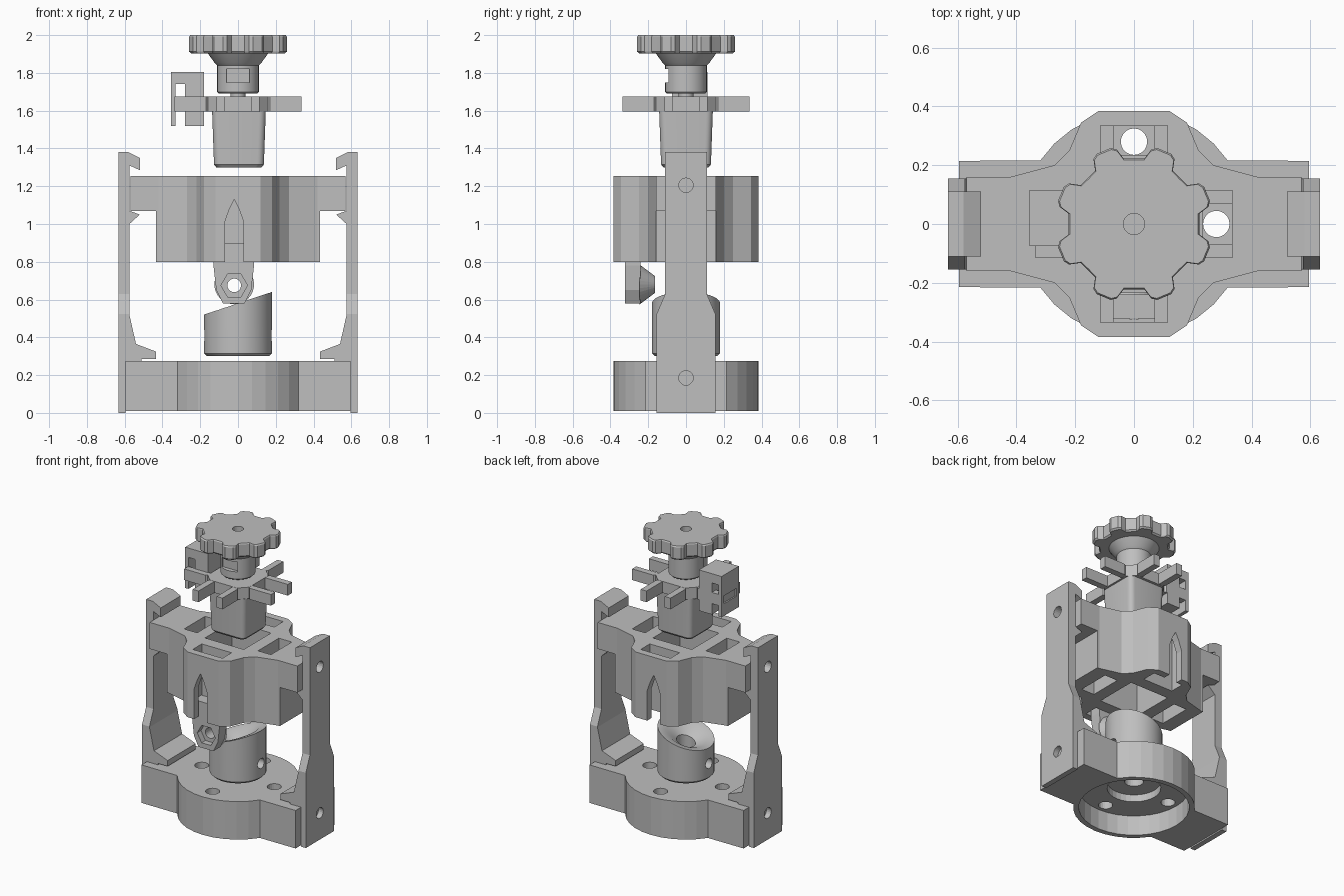
import bpy, bmesh
from math import sin, cos, pi, radians

if "Cube" in bpy.data.objects:
    bpy.data.objects.remove(bpy.data.objects["Cube"], do_unlink=True)

grey = bpy.data.materials.new("plain grey")
grey.use_nodes = True
grey.diffuse_color = (0.52, 0.52, 0.52, 1)
for node in grey.node_tree.nodes:
    if node.type == 'BSDF_PRINCIPLED':
        node.inputs["Base Color"].default_value = (0.52, 0.52, 0.52, 1)


def loft(name, rings, closed=False):
    """Skin rings of points; cap both ends unless the rings loop round."""
    bm = bmesh.new()
    vs = [[bm.verts.new(p) for p in r] for r in rings]
    n = len(vs[0])
    pairs = list(zip(vs, vs[1:])) + ([(vs[-1], vs[0])] if closed else [])
    for a, b in pairs:
        for i in range(n):
            j = (i + 1) % n
            bm.faces.new((a[i], a[j], b[j], b[i]))
    if not closed:
        bm.faces.new(vs[0])
        bm.faces.new(vs[-1])
    bmesh.ops.recalc_face_normals(bm, faces=bm.faces)
    me = bpy.data.meshes.new(name)
    bm.to_mesh(me)
    bm.free()
    me.materials.append(grey)
    ob = bpy.data.objects.new(name, me)
    bpy.context.collection.objects.link(ob)
    return ob


def place(a, b, h, axis):
    return {'x': (h, a, b), 'y': (a, h, b), 'z': (a, b, h)}[axis]


def prism(name, pts, lo, hi, axis='z'):
    return loft(name, [[place(a, b, h, axis) for a, b in pts] for h in (lo, hi)])


def box(name, x0, x1, y0, y1, z0, z1):
    return prism(name, [(x0, y0), (x1, y0), (x1, y1), (x0, y1)], z0, z1)


def circle(r, n=32, a=0, b=0):
    return [(a + r * cos(2 * pi * i / n), b + r * sin(2 * pi * i / n)) for i in range(n)]


def turned(name, profile, axis='z', a=0, b=0, n=32):
    """Stack of circles from (radius, height) pairs."""
    return loft(name, [[place(p, q, h, axis) for p, q in circle(r, n, a, b)]
                       for r, h in profile])


def arc(r, start, end, n):
    return [(r * cos(radians(start + (end - start) * i / n)),
             r * sin(radians(start + (end - start) * i / n))) for i in range(n + 1)]


def bake(ob):
    dg = bpy.context.evaluated_depsgraph_get()
    me = bpy.data.meshes.new_from_object(ob.evaluated_get(dg))
    ob.modifiers.clear()
    ob.data = me


def combine(ob, others, op='DIFFERENCE'):
    for other in others:
        m = ob.modifiers.new("combine", 'BOOLEAN')
        m.operation, m.solver, m.object = op, 'EXACT', other
    bpy.context.view_layer.update()
    bake(ob)
    for other in others:
        bpy.data.objects.remove(other, do_unlink=True)


def smooth(ob):
    bpy.ops.object.select_all(action='DESELECT')
    ob.select_set(True)
    bpy.context.view_layer.objects.active = ob
    bpy.ops.object.shade_smooth_by_angle(angle=radians(30))


AXES = [(1, 0), (-1, 0), (0, 1), (0, -1)]

# Base: disc with two side blocks, hollow below, four holes
outline = ([(0.595, -0.215), (0.595, 0.215)] + arc(0.385, 34, 146, 10)
           + [(-0.595, 0.215), (-0.595, -0.215)] + arc(0.385, 214, 326, 10))
base = prism("base", outline, 0.01, 0.275)
combine(base, [turned("cut", [(0.35, -0.1), (0.35, 0.15)]),
               turned("cut", [(0.17, 0.1), (0.17, 0.2)]),
               turned("cut", [(0.06, 0.1), (0.06, 0.4)])]
        + [turned("cut", [(0.045, 0.1), (0.045, 0.4)], a=0.28 * x, b=0.28 * y, n=20)
           for x, y in AXES])

# Side clips: hooked at the top, footed on the base
hook = [(0.632, 0), (0.632, 1.38), (0.58, 1.38), (0.52, 1.35), (0.52, 1.285),
        (0.575, 1.31), (0.575, 1.07), (0.52, 1.05), (0.575, 1.0), (0.575, 0.52),
        (0.54, 0.365), (0.435, 0.325), (0.435, 0.285), (0.51, 0.285),
        (0.51, 0.275), (0.595, 0.275), (0.595, 0)]
shoulder = [(0.157, 0.52), (0.11, 0.63), (0.11, 1.5), (0.3, 1.5), (0.3, 0.52)]
for side, s in (("left", 1), ("right", -1)):
    clip = prism(side + "_clip", [(s * x, z) for x, z in hook], -0.155, 0.155, 'y')
    cuts = [prism("cut", [(t * y, z) for y, z in shoulder], -1, 1, 'x') for t in (1, -1)]
    cuts += [turned("cut", [(0.038, s * 0.5), (0.038, s * 0.8)], 'x', 0, z, 20)
             for z in (0.185, 1.205)]
    combine(clip, cuts)

# Cam: cylinder with a sloping, dished top and a bore
def cam_ring(r, mid, rise):
    return [(x, y, mid + rise * x / r) for x, y in circle(r, 48)]

cam = loft("cam", [cam_ring(0.165, 0.30, 0), cam_ring(0.18, 0.315, 0),
                   cam_ring(0.18, 0.58, 0.06), cam_ring(0.13, 0.57, 0.05),
                   cam_ring(0.06, 0.52, 0.02), cam_ring(0.06, 0.30, 0)], closed=True)
combine(cam, [turned("cut", [(0.035, -0.3), (0.035, 0.3)], 'x', 0, 0.41, 20)])
smooth(cam)

# Body: faceted housing with upper side arms, slots and pointed channels
quarter = [(0.57, 0.16), (0.42, 0.16), (0.27, 0.20), (0.22, 0.25),
           (0.18, 0.345), (0.12, 0.385)]
half = quarter + [(-x, y) for x, y in reversed(quarter)]
body = prism("body", half + [(-x, -y) for x, y in half], 0.80, 1.255)
cuts = [box("cut", -0.15, 0.15, -0.15, 0.15, 0.5, 1.5)]
for x, y in AXES:
    w, d = (0.05, 0.115) if x else (0.115, 0.05)
    cx, cy = x * 0.285, y * 0.285
    cuts.append(box("cut", cx - w, cx + w, cy - d, cy + d, 0.5, 1.5))
arch = [(-0.07, 0.7), (0.03, 0.7), (0.03, 1.01), (0.005, 1.08), (-0.02, 1.13),
        (-0.045, 1.08), (-0.07, 1.01)]
for s in (1, -1):
    cuts.append(box("cut", *sorted((s * 0.435, s * 0.7)), -0.3, 0.3, 0.5, 1.07))
    cuts.append(prism("cut", arch, s * 0.3, s * 0.5, 'y'))
combine(body, cuts)

# Follower: plate with a conical nose, hexagon recess and bore
plate = [(-0.13, 0.90), (-0.13, 0.78), (-0.115, 0.65), (-0.08, 0.58), (0.035, 0.58),
         (0.07, 0.65), (0.085, 0.78), (0.085, 0.90)]
follower = prism("follower", plate, -0.322, -0.24, 'y')
combine(follower, [turned("nose", [(0.105, -0.245), (0.045, -0.165)], 'y', -0.02, 0.68)],
        'UNION')
combine(follower, [turned("cut", [(0.07, -0.4), (0.07, -0.28)], 'y', -0.02, 0.675, 6),
                   turned("cut", [(0.036, -0.4), (0.036, -0.1)], 'y', -0.02, 0.675, 24)])

# Spider: hub with paired fingers on each side
spider = box("spider", -0.16, 0.16, -0.16, 0.16, 1.595, 1.675)
bars = []
for s in (1, -1):
    lo, hi = sorted((s * 0.07, s * 0.115))
    bars += [box("bar", lo, hi, -0.335, 0.335, 1.596, 1.674),
             box("bar", -0.335, 0.335, lo, hi, 1.596, 1.674)]
combine(spider, bars, 'UNION')
combine(spider, [turned("cut", [(0.055, 1.3), (0.055, 1.8)], a=x * 0.16, b=y * 0.16, n=4)
                 for x in (1, -1) for y in (1, -1)])

# Plunger: tapered square block with rounded corners
def square(h, z):
    c = 0.035
    ring = []
    for sx, sy, a in ((1, 1, 0), (-1, 1, 90), (-1, -1, 180), (1, -1, 270)):
        ring += [(0.005 + sx * (h - c) + p, sy * (h - c) + q, z)
                 for p, q in arc(c, a, a + 90, 5)]
    return ring

smooth(loft("plunger", [square(0.12, 1.30), square(0.132, 1.315), square(0.142, 1.597)]))

# Latch block straddling one arm of the spider
latch = box("latch", -0.355, -0.18, -0.075, 0.115, 1.52, 1.805)
combine(latch, [box("cut", -0.33, -0.28, -0.2, 0.2, 1.4, 1.74),
                box("cut", -0.4, -0.345, -0.05, 0.09, 1.605, 1.66)])

# Knob: lobed grip, flared neck, shaft and window
grip = []
for k in range(8):
    for deg, r in ((0, 0.222), (9, 0.225), (13, 0.26), (17, 0.27), (28, 0.27),
                   (32, 0.26), (36, 0.225)):
        a = radians(45 * k + deg)
        grip.append((r * cos(a), r * sin(a)))
knob = loft("knob_grip", [[(x * f, y * f, z) for x, y in grip]
                          for f, z in ((0.96, 1.902), (1, 1.912), (1, 1.992), (0.98, 2.0))])
combine(knob, [turned("cut", [(0.036, 1.95), (0.036, 2.1)], n=24)])
neck = turned("knob_neck", [(0.04, 1.66), (0.04, 1.69), (0.10, 1.69), (0.11, 1.70),
                            (0.11, 1.84), (0.125, 1.855), (0.165, 1.91)], n=48)
combine(neck, [box("cut", -0.06, 0.06, -0.2, -0.08, 1.75, 1.82)])
smooth(neck)
